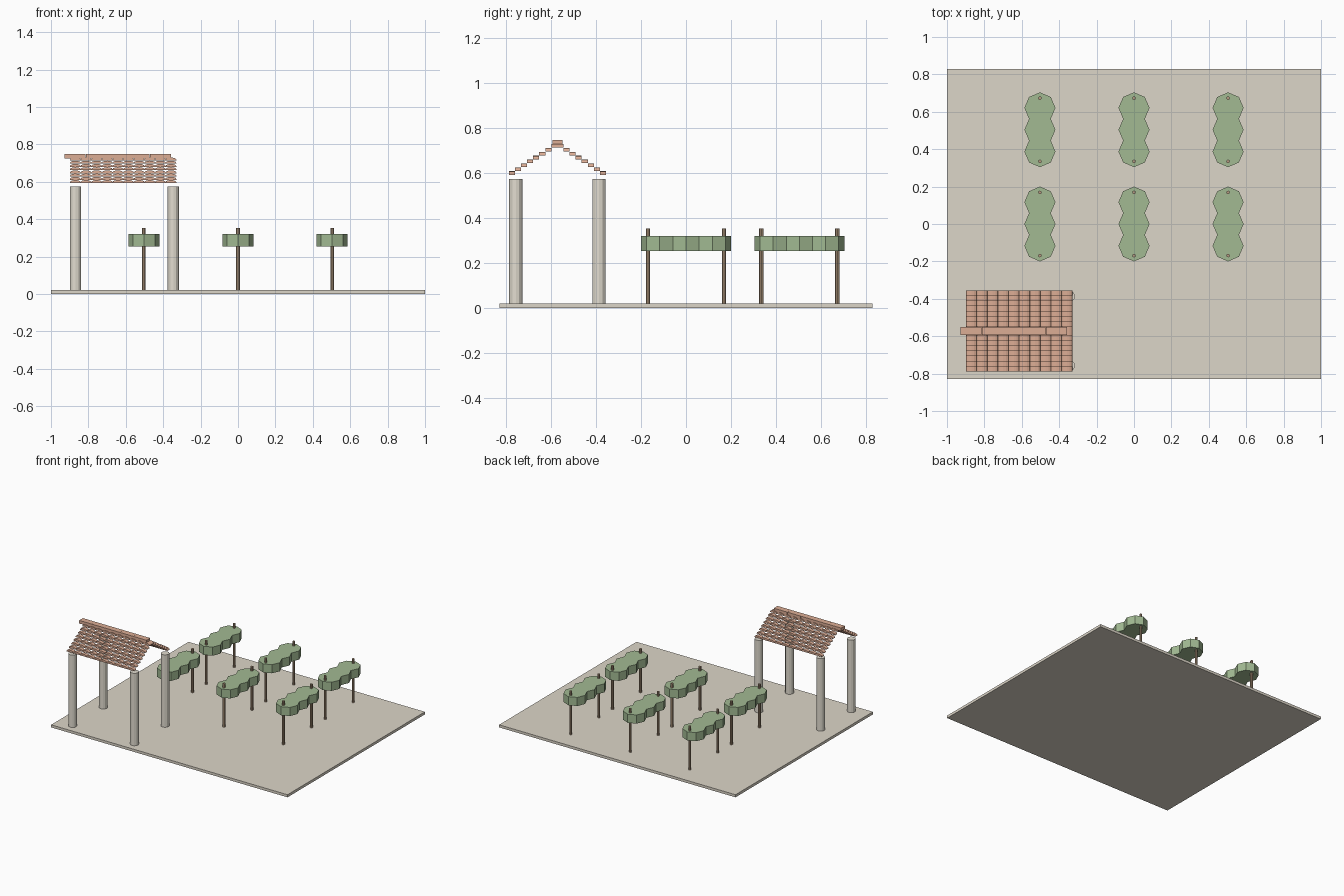
import bpy, math

if "Cube" in bpy.data.objects:
    bpy.data.objects.remove(bpy.data.objects["Cube"])

def mat(name, r, g, b):
    m = bpy.data.materials.new(name)
    m.diffuse_color = (r, g, b, 1)
    m.use_nodes = True
    m.node_tree.nodes["Principled BSDF"].inputs["Base Color"].default_value = m.diffuse_color
    return m

SAND = mat("sand", 0.72, 0.67, 0.58)
STONE = mat("stone", 0.76, 0.72, 0.63)
CLAY = mat("clay", 0.72, 0.42, 0.30)
LEAF = mat("leaf", 0.36, 0.49, 0.29)
WOOD = mat("wood", 0.46, 0.33, 0.22)

def make(name, verts, faces, material):
    me = bpy.data.meshes.new(name)
    me.from_pydata(verts, [], faces)
    me.materials.append(material)
    ob = bpy.data.objects.new(name, me)
    bpy.context.collection.objects.link(ob)
    return ob

def prism(loop, place):
    """Closed prism: place(a, b, end) maps profile points to 3D for end 0 and 1."""
    n = len(loop)
    verts = [place(a, b, e) for e in (0, 1) for a, b in loop]
    faces = [tuple(reversed(range(n))), tuple(range(n, 2 * n))]
    faces += [(i, (i + 1) % n, n + (i + 1) % n, n + i) for i in range(n)]
    return verts, faces

def upright(name, loop, x, y, z0, z1, material):
    v, f = prism(loop, lambda a, b, e: (x + a, y + b, z1 if e else z0))
    return make(name, v, f, material)

def ring(r, n):
    return [(r * math.cos(2 * math.pi * i / n), r * math.sin(2 * math.pi * i / n)) for i in range(n)]

def rect(hx, hy):
    return [(-hx, -hy), (hx, -hy), (hx, hy), (-hx, hy)]

# ground slab
upright("ground", rect(1, 0.83), 0, 0, 0, 0.02, SAND)

# vine rows: scalloped canopy of three merged octagons, two posts each
right_side = [(0.058, -0.175), (0.083, -0.117), (0.058, -0.058), (0.083, 0),
              (0.058, 0.058), (0.083, 0.117), (0.058, 0.175)]
canopy = [(0, -0.2)] + right_side + [(0, 0.2)] + [(-x, y) for x, y in reversed(right_side)]
for x in (-0.503, 0, 0.503):
    for y in (0, 0.504):
        upright("vine_canopy", canopy, x, y, 0.254, 0.32, LEAF)
        for s in (-1, 1):
            upright("vine_post", ring(0.0095, 8), x, y + s * 0.169, 0.02, 0.353, WOOD)

# shelter columns
CY = -0.572
for x in (-0.869, -0.346):
    for s in (-1, 1):
        upright("column", ring(0.03, 12), x, CY + s * 0.185, 0.02, 0.574, STONE)

# roof: stepped courses of low curved tiles on both slopes
W, D, H = 0.0568, 0.027, 0.016
arch = [(-W / 2, 0), (W / 2, 0)]
arch += [(W / 2 * math.cos(math.pi * i / 6), 0.005 + (H - 0.005) * math.sin(math.pi * i / 6))
         for i in range(7)]
for s, name in ((-1, "front_roof_tiles"), (1, "back_roof_tiles")):
    verts, faces = [], []
    for row in range(8):
        z = 0.593 + row * 0.0172
        y0 = CY + s * (8 - row) * D - (0 if s < 0 else D)
        for col in range(10):
            x = -0.898 + (col + 0.5) * W
            v, f = prism(arch, lambda a, b, e: (x + a, y0 + (1 - e) * D, z + b))
            k = len(verts)
            verts += v
            faces += [tuple(i + k for i in q) for q in f]
    make(name, verts, faces, CLAY)

# ridge cap tiles
for i in range(5):
    upright("ridge_tile", rect(0.0568, 0.0225), -0.928 + (i + 0.5) * 0.114, CY, 0.724, 0.748, CLAY)
